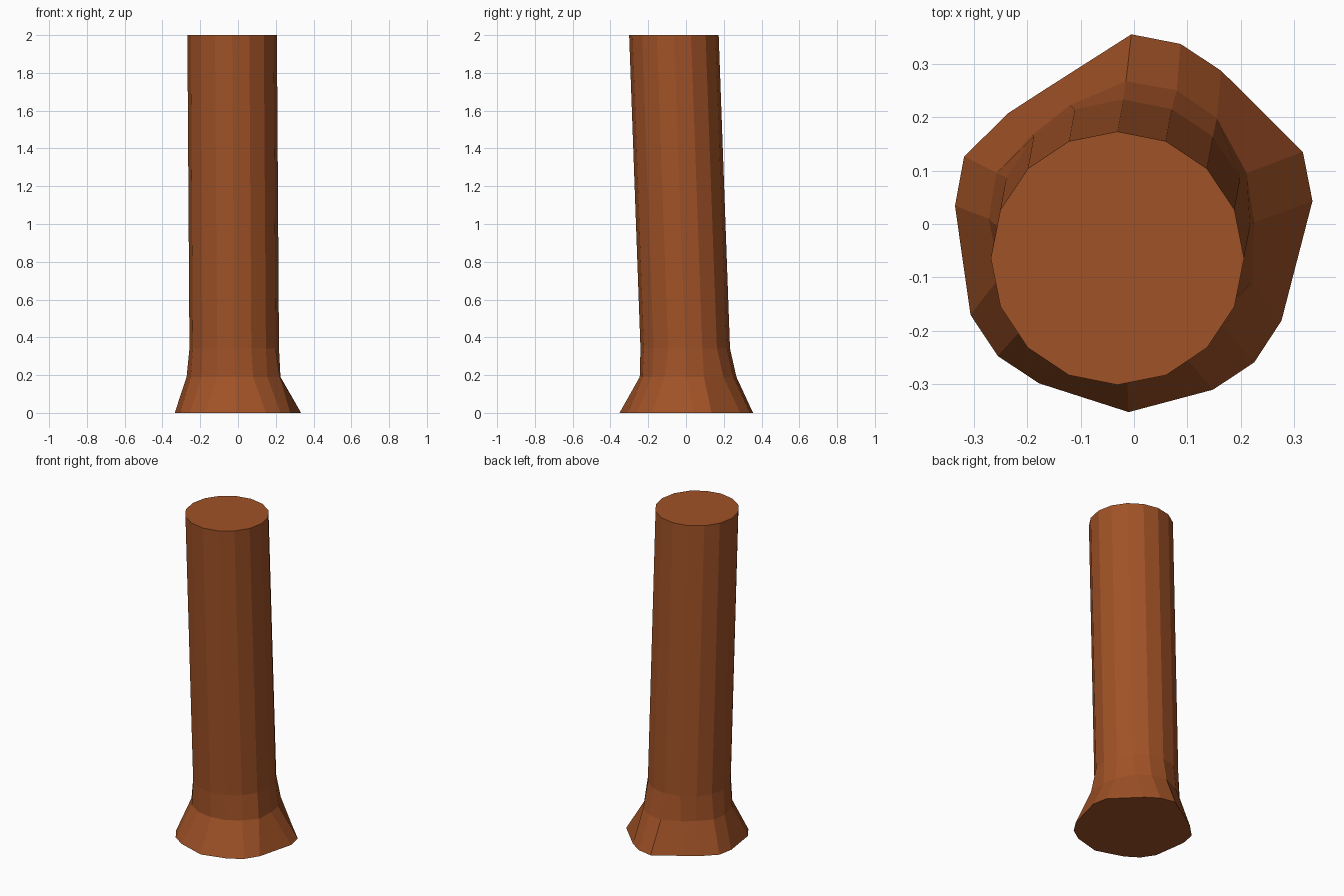
import bpy, bmesh, math

if "Cube" in bpy.data.objects:
    bpy.data.objects.remove(bpy.data.objects["Cube"])

SIDES = 16

# Irregular root outline at the ground, clockwise from the back
ROOT = [(-.005, .355), (.087, .337), (.163, .287), (.316, .135),
        (.334, .043), (.276, -.181), (.225, -.259), (.148, -.31),
        (-.01, -.352), (-.178, -.298), (-.255, -.247), (-.306, -.17),
        (-.335, .034), (-.318, .126), (-.236, .207), (-.165, .253)]

# Transition outline where the roots merge into the trunk
FLARE = [(-.015, .267), (.08, .25), (.155, .198), (.211, .095),
         (.225, .003), (.221, -.112), (.155, -.18), (.08, -.23),
         (-.015, -.245), (-.11, -.229), (-.193, -.178), (-.25, -.098),
         (-.272, .01), (-.257, .096), (-.19, .167), (-.12, .222)]


def circle(cx, cy, r):
    steps = [2 * math.pi * i / SIDES for i in range(SIDES)]
    return [(cx + r * math.sin(a), cy + r * math.cos(a)) for a in steps]


# Stack of outlines: flared roots, then a leaning round trunk
sections = [(0, ROOT), (.19, FLARE),
            (.34, circle(-.02, -.004, .237)),
            (2, circle(-.031, -.064, .237))]

bm = bmesh.new()
rings = [[bm.verts.new((x, y, z)) for x, y in pts] for z, pts in sections]
for low, high in zip(rings, rings[1:]):
    for i in range(SIDES):
        j = (i + 1) % SIDES
        bm.faces.new((low[i], low[j], high[j], high[i]))
bm.faces.new(rings[0])
bm.faces.new(rings[-1])
bmesh.ops.recalc_face_normals(bm, faces=bm.faces)

mesh = bpy.data.meshes.new("tree_trunk")
bm.to_mesh(mesh)
bm.free()
trunk = bpy.data.objects.new("tree_trunk", mesh)
bpy.context.collection.objects.link(trunk)

# Brown bark
bark = bpy.data.materials.new("bark")
bark.diffuse_color = (.352, .084, .02, 1)
bark.use_nodes = True
bark.node_tree.nodes["Principled BSDF"].inputs["Base Color"].default_value = bark.diffuse_color
mesh.materials.append(bark)
